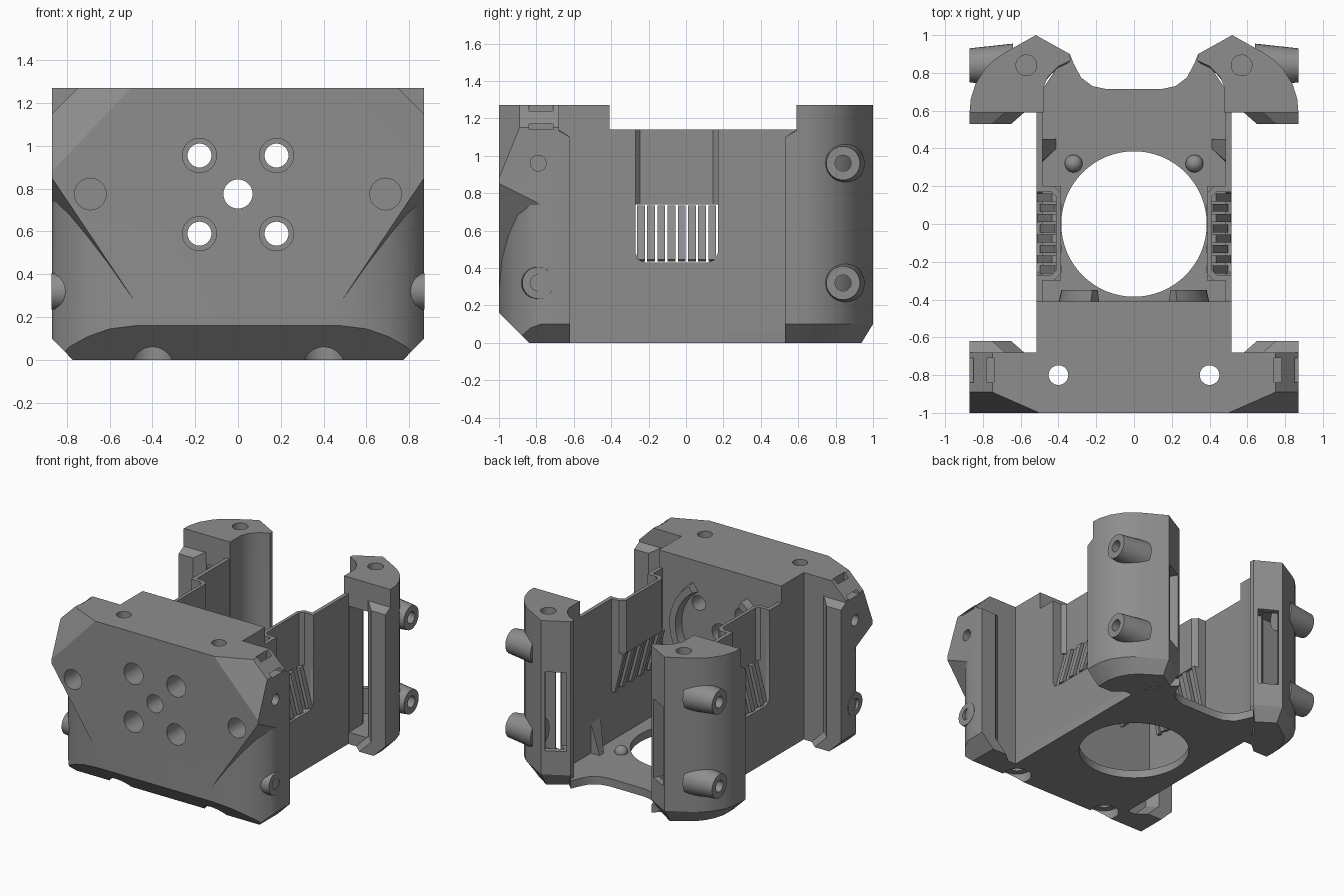
import bpy, bmesh, math
from mathutils import Matrix, Vector

if "Cube" in bpy.data.objects:
    bpy.data.objects.remove(bpy.data.objects["Cube"])

grey = bpy.data.materials.new("mid_grey")
grey.diffuse_color = (0.27, 0.27, 0.27, 1)
grey.use_nodes = True
grey.node_tree.nodes["Principled BSDF"].inputs["Base Color"].default_value = grey.diffuse_color


def finish(name, bm):
    bmesh.ops.recalc_face_normals(bm, faces=bm.faces)
    me = bpy.data.meshes.new(name)
    bm.to_mesh(me)
    bm.free()
    me.materials.append(grey)
    ob = bpy.data.objects.new(name, me)
    bpy.context.collection.objects.link(ob)
    return ob


def hull(name, pts):
    bm = bmesh.new()
    for p in pts:
        bm.verts.new(p)
    r = bmesh.ops.convex_hull(bm, input=bm.verts)
    bmesh.ops.delete(bm, geom=list({v for v in r["geom_interior"] if isinstance(v, bmesh.types.BMVert)}), context='VERTS')
    bmesh.ops.dissolve_limit(bm, angle_limit=0.01, verts=bm.verts, edges=bm.edges)
    return finish(name, bm)


def loft(name, rings):
    """Closed solid through matching rings of points."""
    bm = bmesh.new()
    vs = [[bm.verts.new(p) for p in r] for r in rings]
    n = len(rings[0])
    for a, b in zip(vs, vs[1:]):
        for i in range(n):
            bm.faces.new((a[i], a[(i + 1) % n], b[(i + 1) % n], b[i]))
    bm.faces.new(vs[0][::-1])
    bm.faces.new(vs[-1])
    return finish(name, bm)


def prism(name, poly, z0, z1):
    return loft(name, [[(x, y, z) for x, y in poly] for z in (z0, z1)])


def box(name, x0, x1, y0, y1, z0, z1):
    return prism(name, [(x0, y0), (x1, y0), (x1, y1), (x0, y1)], z0, z1)


def rod(name, a, b, r1, r2=None, n=32):
    a, b = Vector(a), Vector(b)
    bm = bmesh.new()
    m = Matrix.Translation((a + b) / 2) @ (b - a).to_track_quat('Z', 'Y').to_matrix().to_4x4()
    bmesh.ops.create_cone(bm, cap_ends=True, segments=n, radius1=r1, radius2=r2 or r1,
                          depth=(b - a).length, matrix=m)
    return finish(name, bm)


def cut(ob, cutters):
    bpy.context.view_layer.objects.active = ob
    for c in cutters:
        m = ob.modifiers.new("cut", 'BOOLEAN')
        m.operation, m.solver, m.object = 'DIFFERENCE', 'EXACT', c
        bpy.ops.object.modifier_apply(modifier="cut")
        bpy.data.objects.remove(c)


def mirrored(pts, s):
    return [(s * p[0], *p[1:]) for p in pts]


both = (1, -1)

# front plate with faceted upper corners and chamfered foot
half = [(.5, -1, 1.27), (.87, -1, .88), (.87, -.89, 1.15), (.75, -.89, 1.27),
        (.87, -1, .16), (.87, -.94, .1), (.77, -.84, 0),
        (.87, -.68, .1), (.77, -.68, 0), (.87, -.68, 1.15), (.75, -.68, 1.27)]
plate = hull("front_plate", half + mirrored(half, -1))
block = box("front_block", -.515, .515, -.70, -.41, 0, 1.27)

# rounded lower corners below a diagonal ledge, and all plate holes
corner = [(.48, -1.0), (.6, -.985), (.7, -.95), (.79, -.9), (.85, -.83), (.872, -.77),
          (.95, -.77), (.95, -1.1), (.48, -1.1)]
cuts = []
for s in both:
    low = [(s * x, y, -.1) for x, y in corner]
    top = [(s * x, y, .27 + (x - .48) * 1.49 - .5 * (y + 1)) for x, y in corner]
    cuts += [loft("corner_cut", [low, top]),
             rod("hole", (s * .69, -1.1, .775), (s * .69, -.76, .775), .074),
             rod("hole", (s * .8, -.79, .96), (s * .95, -.79, .96), .042),
             rod("hole", (s * .4, -.8, -.1), (s * .4, -.8, 1.4), .052),
             rod("hole", (s * .4, -.8, -.1), (s * .4, -.8, .07), .1),
             box("slot", s * .74, s * .78, -.84, -.71, 1.14, 1.4),
             box("slot", s * .755, s * .95, -.84, -.71, 1.14, 1.17)]
    for z in (.59, .955):
        cuts += [rod("hole", (s * .18, -1.1, z), (s * .18, -.75, z), .08)]
        cuts += [rod("hole", (s * .18, -1.1, z), (s * .18, -.3, z), .056)]
cuts.append(rod("hole", (0, -1.1, .775), (0, -.3, .775), .068))
cut(plate, cuts)
cut(block, [rod("hole", (x, -1, z), (x, 0, z), r) for x, z, r in
            ((0, .775, .068), (.18, .59, .056), (-.18, .59, .056), (.18, .955, .056), (-.18, .955, .056))])

# floor with round opening and scooped rear edge
edge = [(.515, -.68), (.515, .59), (.48, .72), (.40, .84), (.34, .9), (.32, .85),
        (.28, .775), (.22, .73), (.15, .715)]
floor = prism("floor", edge + mirrored(edge, -1)[::-1], 0, .06)
cut(floor, [rod("opening", (0, 0, -.1), (0, 0, .3), .385, n=64)])

pillar_plan = [(.48, .59), (.87, .59), (.865, .66), (.84, .74), (.79, .82), (.74, .87), (.68, .91),
               (.52, 1.0), (.34, .9), (.335, .865), (.40, .835), (.455, .78), (.48, .72)]
cavity_plan = [(.52, .5), (.83, .5), (.825, .66), (.80, .73), (.75, .8), (.68, .86),
               (.52, .95), (.40, .885), (.47, .84), (.52, .76)]

for s, side in ((1, "right"), (-1, "left")):
    # rear pillar: hollow below its cap, open to the front, window at the rear
    foot = [(s * (.52 + (x - .52) * .72), .59 + (y - .59) * .85, 0) for x, y in pillar_plan]
    rings = [foot] + [[(s * x, y, z) for x, y in pillar_plan] for z in (.1, 1.27)]
    pillar = loft(side + "_rear_pillar", rings)
    window = box("window", -.075, .075, -.09, .09, .28, .88)
    window.matrix_world = Matrix.Translation((s * .435, .945, 0)) @ Matrix.Rotation(s * math.radians(29), 4, 'Z')
    bpy.context.view_layer.update()
    cut(pillar, [prism("cavity", mirrored(cavity_plan, s), .09, 1.05), window,
                 rod("hole", (s * .57, .84, 1.1), (s * .57, .84, 1.4), .055)])

    # side lugs with cross holes
    for z in (.32, .96):
        lug = rod(side + "_rear_lug", (s * .64, .84, z), (s * .87, .84, z), .115, .09)
        cut(lug, [rod("hole", (s * .72, .84, z), (s * .95, .84, z), .043)])
    lug = rod(side + "_front_lug", (s * .7, -.79, .32), (s * .872, -.79, .32), .1, .085)
    cut(lug, [rod("hole", (s * .78, -.79, .32), (s * .95, -.79, .32), .043)])

    # bevelled edge strips behind the plate and before the pillar
    for name, y0, y1 in (("front", -.69, -.62), ("rear", .60, .53)):
        strip = [(.87, y0), (.87, y1), (.75, y1), (.68, y0 + (y1 - y0) * .12), (.68, y0)]
        st = [(s * x, y, 1.10 if y == y1 else 1.14) for x, y in strip]
        mid = [(s * x, y, .1) for x, y in strip]
        sb = [(s * (x - .1), y, 0) for x, y in strip]
        loft(f"{side}_{name}_strip", [sb, mid, st])

    # side wall with a pocket opening
    wall = box(side + "_wall", s * .485, s * .515, -.42, .60, 0, 1.14)
    r = .05
    cut(wall, [hull("pocket", [(s * x, y, z) for x in (.4, .6) for y, z in
               ((-.27, 1.3), (.17, 1.3), (-.27, .43 + r), (-.255, .445), (-.27 + r, .43),
                (.17 - r, .43), (.155, .445), (.17, .43 + r))])])
    # pocket lining: back wall above, two cheeks full height
    lining = [(.515, -.27), (.44, -.27), (.412, -.245), (.412, .145), (.44, .17), (.515, .17),
              (.49, .20), (.425, .20), (.387, .165), (.387, -.265), (.425, -.30), (.49, -.30)]
    prism(side + "_pocket_lining", mirrored(lining, s), .74, 1.14)
    for y0, y1 in ((-.30, -.27), (.17, .20)):
        hull(side + "_pocket_cheek", [(s * x, y, z) for y in (y0, y1) for x, z in
             ((.387, .74), (.49, .74), (.49, .43), (.46, .43))])

    # sloping slats in the lower part of the pocket
    for i in range(8):
        y = -.262 + i * .0545
        x0 = .0 if i % 2 else .02
        hull(side + "_slat", [(s * (x - x0 * .8), yy, z) for yy in (y, y + .042) for x, z in
             ((.40, .735), (.435, .735), (.514, .445), (.48, .435))])

    # floor gussets and locating bumps
    hull(side + "_rear_gusset", [(s * x, y, z) for x, y, z in
         ((.49, .32, .05), (.49, .45, .05), (.41, .40, .05), (.41, .45, .05), (.49, .33, .3), (.49, .45, .3))])
    bm = bmesh.new()
    bmesh.ops.create_uvsphere(bm, u_segments=24, v_segments=12, radius=.047,
                              matrix=Matrix.Translation((s * .32, .32, .065)))
    finish(side + "_bump", bm)

    # raised arc on the back of the front block
    rings = []
    for i in range(17):
        a = math.radians(-55 + i * 110 / 16)
        rings.append([(s * q * math.cos(a), y, .775 + q * math.sin(a)) for q, y in
                      ((.32, -.42), (.40, -.42), (.385, -.35), (.335, -.35))])
    loft(side + "_back_arc", rings)

# smooth curved surfaces, keep edges crisp
for ob in list(bpy.context.scene.objects):
    bpy.ops.object.select_all(action='DESELECT')
    ob.select_set(True)
    bpy.context.view_layer.objects.active = ob
    bpy.ops.object.shade_smooth_by_angle(angle=math.radians(28))
